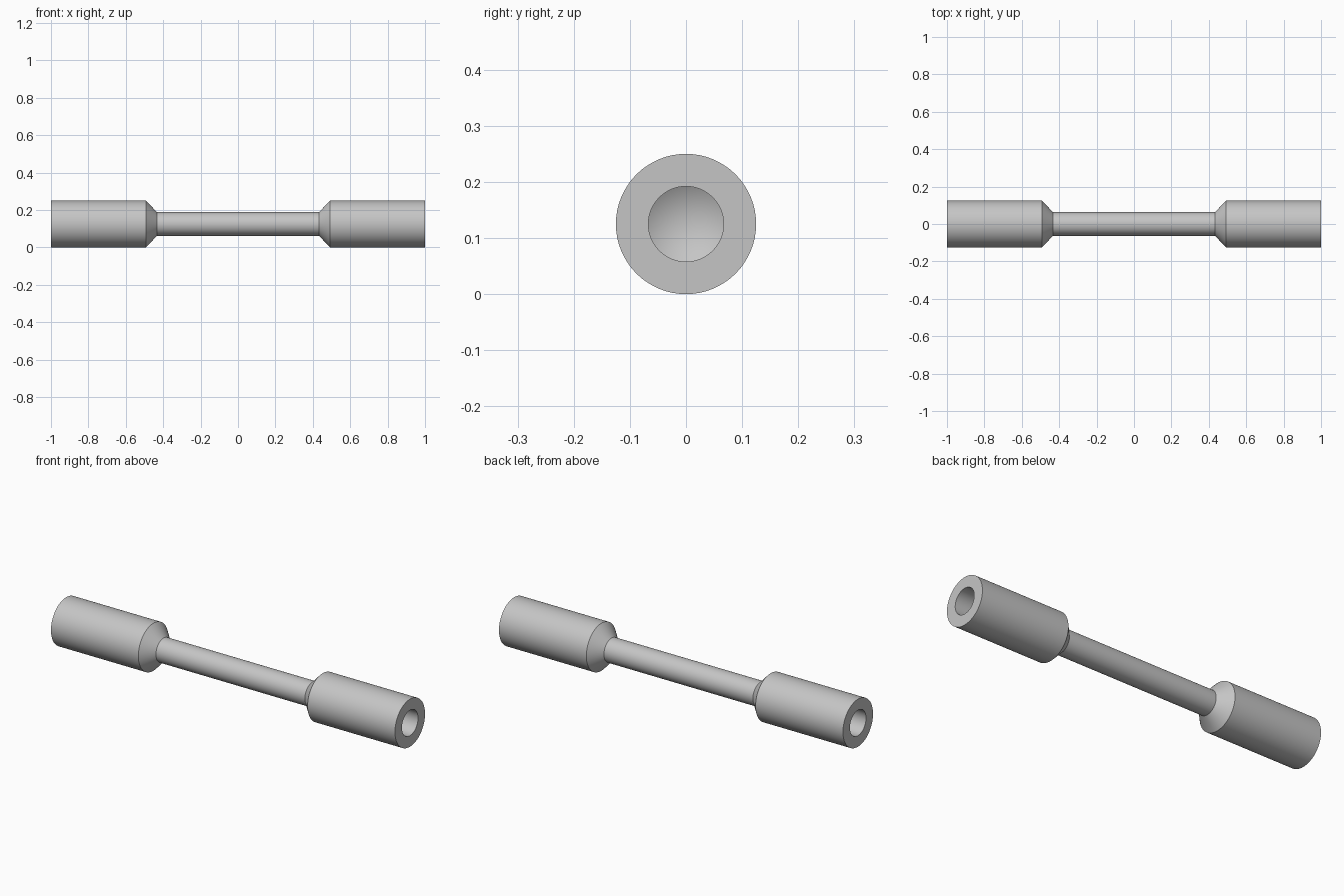
import bpy
import math

cube = bpy.data.objects.get("Cube")
if cube:
    bpy.data.objects.remove(cube, do_unlink=True)

SIDES = 64
R = 0.125          # outer radius of the end sleeves
SHAFT_R = 0.063
BORE_R = 0.067

steel = bpy.data.materials.new("grey_steel")
steel.use_nodes = True
colour = (0.56, 0.56, 0.56, 1)
steel.diffuse_color = colour
steel.node_tree.nodes["Principled BSDF"].inputs["Base Color"].default_value = colour


def lathe(name, profile):
    """Spin an (x, radius) profile around the long axis; zero radius closes to a point."""
    verts, rings, faces = [], [], []
    for x, r in profile:
        count = SIDES if r > 0 else 1
        start = len(verts)
        for i in range(count):
            a = math.tau * i / SIDES
            verts.append((x, r * math.cos(a), R + r * math.sin(a)))
        rings.append([start + i % count for i in range(SIDES)])
    for a, b in zip(rings, rings[1:]):
        for i in range(SIDES):
            j = (i + 1) % SIDES
            face = list(dict.fromkeys((a[i], b[i], b[j], a[j])))
            faces.append(face)
    mesh = bpy.data.meshes.new(name)
    mesh.from_pydata(verts, [], faces)
    mesh.materials.append(steel)
    obj = bpy.data.objects.new(name, mesh)
    bpy.context.collection.objects.link(obj)
    bpy.ops.object.select_all(action='DESELECT')
    obj.select_set(True)
    bpy.context.view_layer.objects.active = obj
    bpy.ops.object.mode_set(mode='EDIT')
    bpy.ops.mesh.select_all(action='SELECT')
    bpy.ops.mesh.normals_make_consistent(inside=False)
    bpy.ops.object.mode_set(mode='OBJECT')
    bpy.ops.object.shade_smooth_by_angle(angle=math.radians(25))
    return obj


# One half: bored sleeve with a drill-point bottom, chamfer and neck
half = [(0.60, 0), (0.64, BORE_R), (1.0, BORE_R), (1.0, R), (0.492, R), (0.433, SHAFT_R)]

# Mirror the half so the shaft joins both sleeves in one closed body
lathe("double_ended_rod", half + [(-x, r) for x, r in reversed(half)])
